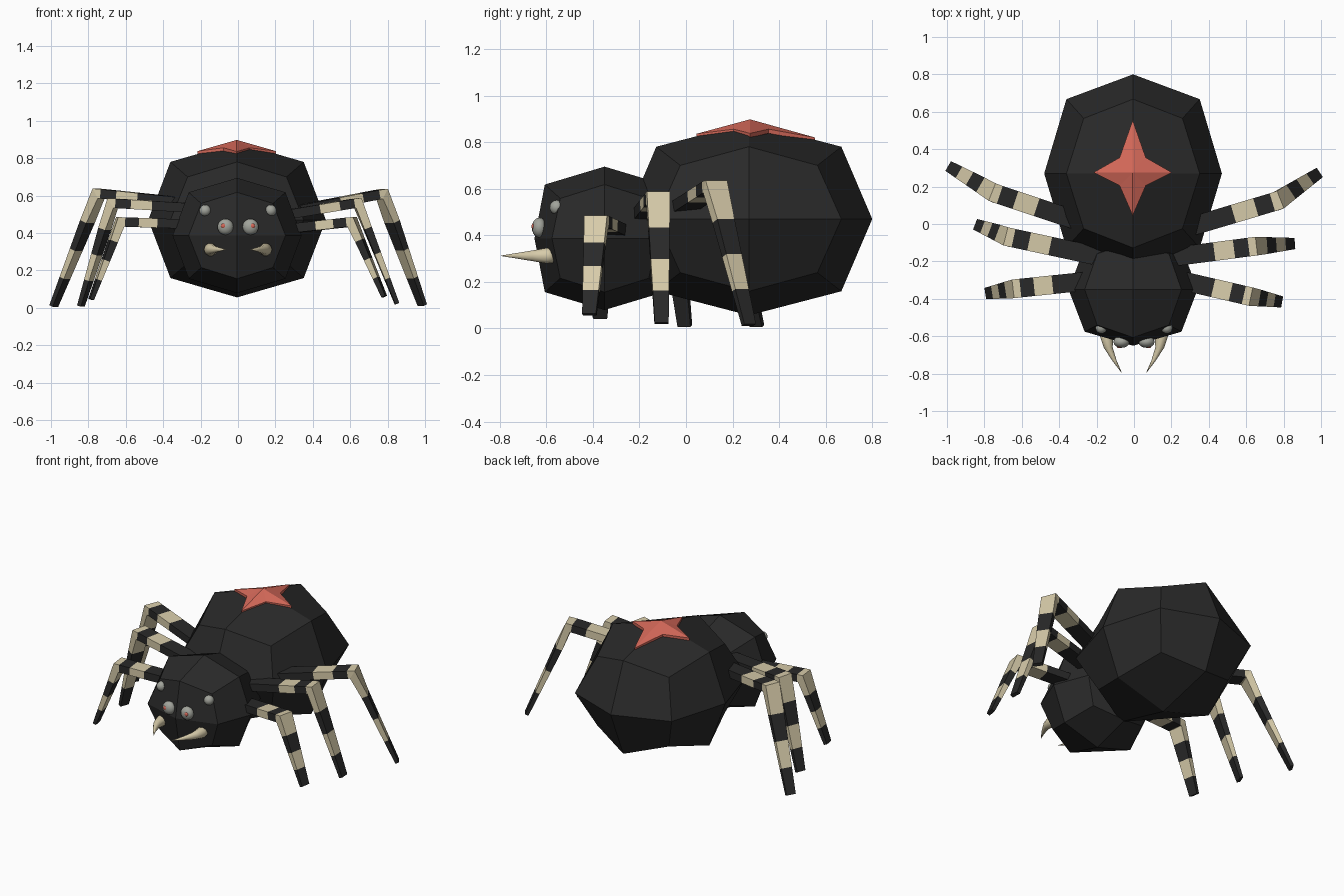
import bpy, bmesh, math
from mathutils import Vector

if "Cube" in bpy.data.objects:
    bpy.data.objects.remove(bpy.data.objects["Cube"])


def material(name, col):
    m = bpy.data.materials.new(name)
    m.diffuse_color = (*col, 1)
    m.use_nodes = True
    m.node_tree.nodes["Principled BSDF"].inputs["Base Color"].default_value = m.diffuse_color
    return m


BLACK = material("black", (0.022, 0.022, 0.022))
CREAM = material("cream", (0.68, 0.60, 0.40))
RED = material("red", (0.66, 0.14, 0.10))
GREY = material("eye_grey", (0.36, 0.37, 0.33))


def finish(name, bm, mats, smooth=False):
    bmesh.ops.recalc_face_normals(bm, faces=bm.faces[:])
    for f in bm.faces:
        f.smooth = smooth
    me = bpy.data.meshes.new(name)
    bm.to_mesh(me)
    bm.free()
    for m in mats:
        me.materials.append(m)
    ob = bpy.data.objects.new(name, me)
    bpy.context.collection.objects.link(ob)
    return ob


# Body parts: cube divided once and rounded like a first subdivision step
def round_box(name, centre, half, waist=1.0):
    bm = bmesh.new()
    bmesh.ops.create_cube(bm, size=2)
    bmesh.ops.subdivide_edges(bm, edges=bm.edges[:], cuts=1, use_grid_fill=True)
    for v in bm.verts:
        n = sum(abs(c) > 0.5 for c in v.co)
        k = {1: 1.0, 2: 0.75, 3: 0.556}[n]
        w = waist if abs(v.co.z) < 0.5 else 1.0
        v.co = Vector((v.co.x * half[0] * k, v.co.y * half[1] * k * w,
                       v.co.z * half[2] * k)) + Vector(centre)
    finish(name, bm, [BLACK])


round_box("abdomen", (-0.005, 0.27, 0.47), (0.475, 0.53, 0.414))
round_box("head", (-0.005, -0.35, 0.387), (0.345, 0.342, 0.308), 0.88)

# Four-pointed star on the back
bm = bmesh.new()
cx, cy = -0.007, 0.275
outline = [(0.21, 0, 0.838), (0.07, 0.08, 0.856), (0, 0.28, 0.82), (-0.07, 0.08, 0.856),
           (-0.21, 0, 0.838), (-0.07, -0.07, 0.856), (0, -0.23, 0.836), (0.07, -0.07, 0.856)]
apex = bm.verts.new((cx, cy, 0.898))
upper = [bm.verts.new((cx + x, cy + y, z)) for x, y, z in outline]
lower = [bm.verts.new((cx + x, cy + y, z - 0.018)) for x, y, z in outline]
base = bm.verts.new((cx, cy, 0.87))
for i in range(8):
    j = (i + 1) % 8
    bm.faces.new((apex, upper[i], upper[j]))
    bm.faces.new((upper[i], lower[i], lower[j], upper[j]))
    bm.faces.new((base, lower[j], lower[i]))
finish("back_star", bm, [RED])


# Eyes and pupils
def ball(name, loc, radius, mat, flat=1.0):
    bm = bmesh.new()
    bmesh.ops.create_uvsphere(bm, u_segments=16, v_segments=10, radius=radius)
    for v in bm.verts:
        v.co = Vector((v.co.x, v.co.y * flat, v.co.z)) + Vector(loc)
    finish(name, bm, [mat], True)


for side, s in (("left", -1), ("right", 1)):
    ball(side + "_large_eye", (s * 0.067, -0.63, 0.433), 0.043, GREY, 0.75)
    ball(side + "_small_eye", (s * 0.175, -0.555, 0.52), 0.031, GREY)
    ball(side + "_pupil", (s * 0.078, -0.656, 0.438), 0.013, RED, 0.6)

    # Fangs: tapered tube curving inward
    bm = bmesh.new()
    rings = []
    for x, y, r in [(0.145, -0.56, 0.030), (0.147, -0.60, 0.035), (0.138, -0.66, 0.024),
                    (0.105, -0.73, 0.012), (0.066, -0.795, 0.001)]:
        rings.append([bm.verts.new((s * (x + r * math.cos(a)), y, 0.312 + r * math.sin(a)))
                      for a in (i * math.tau / 10 for i in range(10))])
    for a, b in zip(rings, rings[1:]):
        for i in range(10):
            bm.faces.new((a[i], a[(i + 1) % 10], b[(i + 1) % 10], b[i]))
    bm.faces.new(rings[0])
    bm.faces.new(rings[-1])
    finish(side + "_fang", bm, [CREAM], True)


# Legs: banded rectangular strips bent at the knee
def leg(name, hip, knee, tip):
    hip, knee, tip = map(Vector, (hip, knee, tip))
    up_dir, low_dir = (knee - hip).normalized(), (tip - knee).normalized()
    stations = [(hip, up_dir, 0.05, 0.025)]
    for t in (0.55, 0.78):
        stations.append((hip.lerp(knee, t), up_dir, 0.05, 0.025))
    stations.append((hip.lerp(knee, 0.95), up_dir, 0.05, 0.025))
    stations.append((knee, (up_dir + low_dir).normalized(), 0.05, 0.030))
    for t in (0.25, 0.5, 0.75, 1):
        stations.append((knee.lerp(tip, t), low_dir, 0.05 - 0.02 * t, 0.024 - 0.013 * t))
    colours = [0, 1, 0, 1, 1, 0, 1, 0]
    bm = bmesh.new()
    rings = []
    for p, d, w, h in stations:
        side = Vector((-d.y, d.x, 0)).normalized()
        n = d.cross(side)
        rings.append([bm.verts.new(p + side * a * w + n * b * h)
                      for a, b in ((-1, -1), (1, -1), (1, 1), (-1, 1))])
    for a, b, c in zip(rings, rings[1:], colours):
        for i in range(4):
            f = bm.faces.new((a[i], a[(i + 1) % 4], b[(i + 1) % 4], b[i]))
            f.material_index = c
    bm.faces.new(rings[0])
    bm.faces.new(rings[-1])
    finish(name, bm, [BLACK, CREAM])


leg("right_back_leg", (0.25, -0.03, 0.51), (0.77, 0.125, 0.61), (0.985, 0.27, 0.015))
leg("right_middle_leg", (0.18, -0.18, 0.485), (0.64, -0.12, 0.562), (0.85, -0.105, 0.022))
leg("right_front_leg", (0.20, -0.29, 0.415), (0.61, -0.385, 0.46), (0.782, -0.415, 0.06))
leg("left_back_leg", (-0.25, 0.0, 0.56), (-0.745, 0.165, 0.612), (-0.985, 0.305, 0.01))
leg("left_middle_leg", (-0.18, -0.175, 0.53), (-0.67, -0.07, 0.56), (-0.84, -0.005, 0.01))
leg("left_front_leg", (-0.20, -0.30, 0.445), (-0.63, -0.345, 0.46), (-0.785, -0.37, 0.045))
